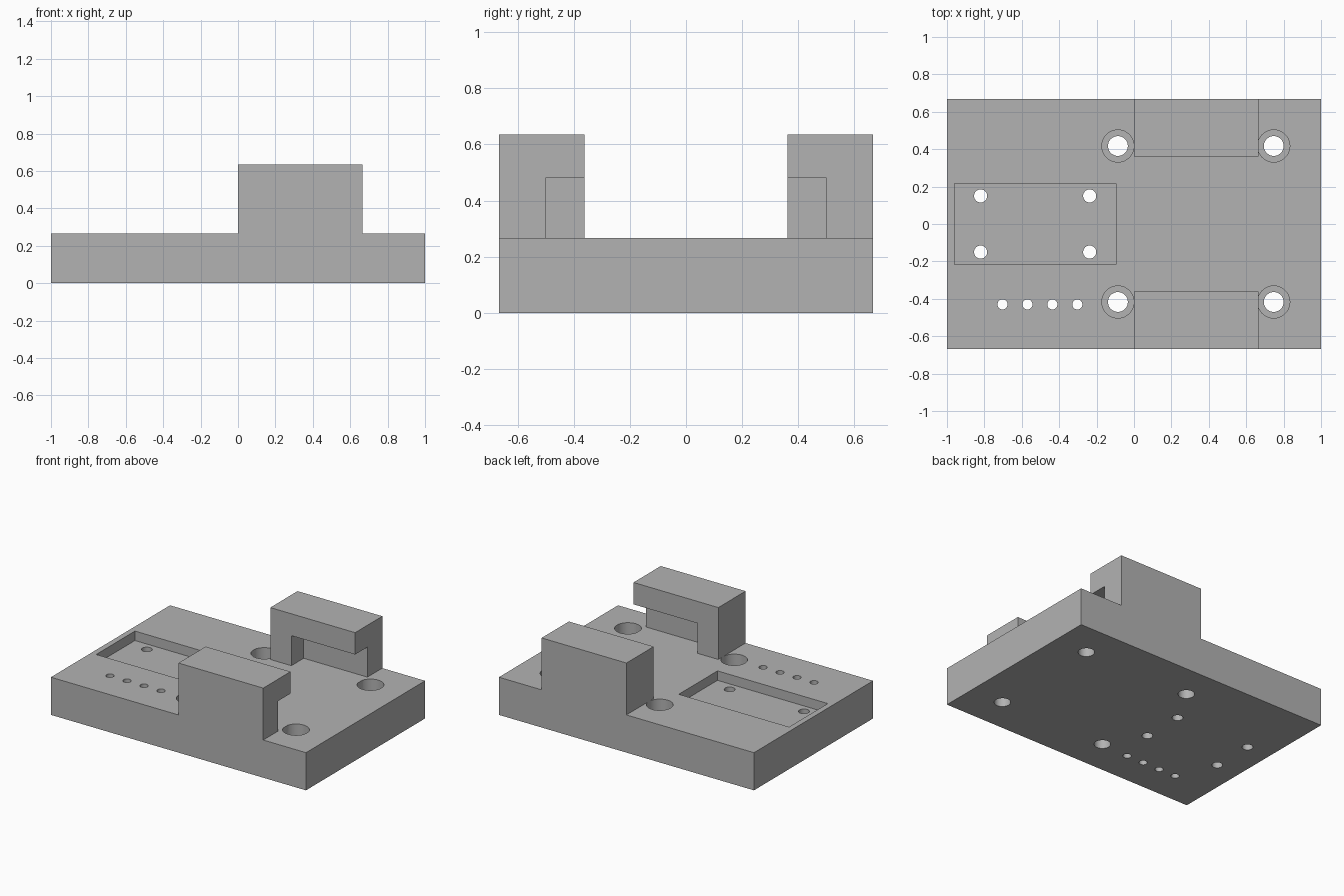
import bpy

cube = bpy.data.objects.get("Cube")
if cube:
    bpy.data.objects.remove(cube, do_unlink=True)

TOP = 0.267      # upper surface of the plate
HALF_Y = 0.667   # half depth of the plate
SINK = 0.02      # overlap of the clamps with the plate

grey = bpy.data.materials.new("plain grey")
grey.use_nodes = True
grey.diffuse_color = (0.45, 0.45, 0.45, 1)
grey.node_tree.nodes["Principled BSDF"].inputs["Base Color"].default_value = grey.diffuse_color


def box(name, x, y, z):
    """Box from (low, high) ranges on each axis."""
    ranges = (x, y, z)
    bpy.ops.mesh.primitive_cube_add(size=1, location=[sum(r) / 2 for r in ranges])
    ob = bpy.context.object
    ob.name = name
    ob.scale = [abs(r[1] - r[0]) for r in ranges]
    bpy.ops.object.transform_apply(location=True, rotation=False, scale=True)
    ob.data.materials.append(grey)
    return ob


def rod(name, x, y, radius, low, high):
    bpy.ops.mesh.primitive_cylinder_add(vertices=48, radius=radius, depth=high - low,
                                        location=(x, y, (low + high) / 2))
    ob = bpy.context.object
    ob.name = name
    ob.data.materials.append(grey)
    return ob


def combine(target, other, operation):
    """Apply a boolean and discard the operand."""
    other.hide_render = True
    mod = target.modifiers.new(operation, "BOOLEAN")
    mod.operation = operation
    mod.solver = "EXACT"
    mod.object = other
    bpy.context.view_layer.objects.active = target
    bpy.ops.object.modifier_apply(modifier=mod.name)
    bpy.data.objects.remove(other, do_unlink=True)


def drill(target, x, y, radius, low=-0.1):
    combine(target, rod("drill_cutter", x, y, radius, low, TOP + 0.1), "DIFFERENCE")


# Plate with a shallow rectangular pocket
plate = box("mounting_plate", (-1, 1), (-HALF_Y, HALF_Y), (0, TOP))
combine(plate, box("pocket_cutter", (-0.96, -0.095), (-0.217, 0.217), (0.2, 0.4)), "DIFFERENCE")

# Pocket screw holes, and counterbored bolt holes beside the clamps
for side in (-1, 1):
    for x in (-0.82, -0.237):
        drill(plate, x, side * 0.15, 0.035)
    for x in (-0.086, 0.747):
        drill(plate, x, side * 0.417, 0.053)
        drill(plate, x, side * 0.417, 0.086, low=TOP - 0.133)

# Row of small pin holes
for i in range(4):
    drill(plate, -0.703 + i * 0.1333, -0.43, 0.027)

# Mirrored clamp blocks, undercut on the inner side and open at one end
for side in (-1, 1):
    clamp = box("clamp_block", (0, 0.665), (side * 0.362, side * HALF_Y), (TOP - SINK, 0.635))
    notch = box("notch_cutter", (0.165, 0.8), (side * 0.3, side * 0.5), (TOP, 0.48))
    combine(clamp, notch, "DIFFERENCE")
    combine(plate, clamp, "UNION")

# Smooth hole walls, sharp edges elsewhere
bpy.ops.object.select_all(action="DESELECT")
plate.select_set(True)
bpy.context.view_layer.objects.active = plate
bpy.ops.object.shade_smooth_by_angle()
